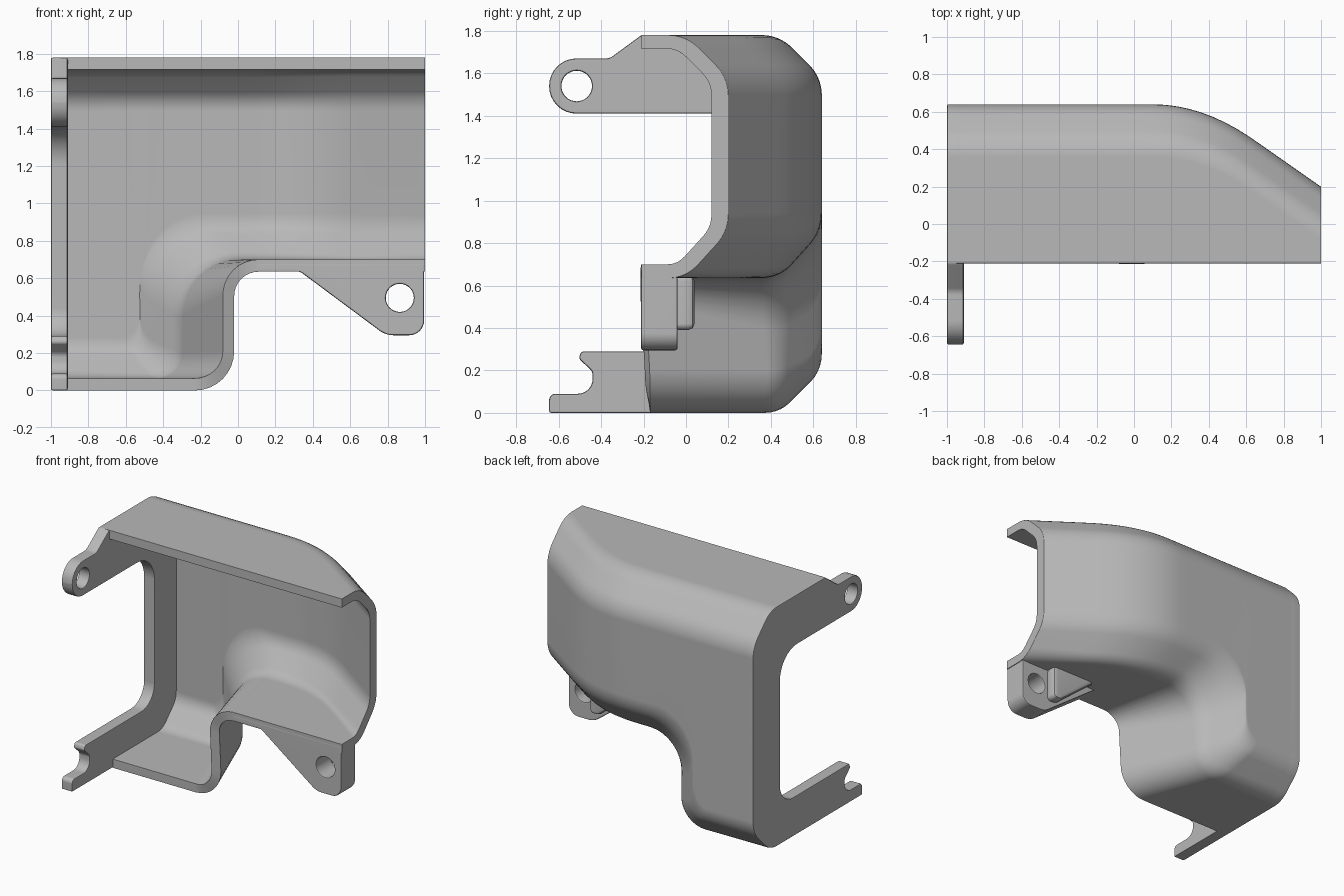
import bpy, bmesh, math
from mathutils import Vector

if "Cube" in bpy.data.objects:
    bpy.data.objects.remove(bpy.data.objects["Cube"], do_unlink=True)

grey = bpy.data.materials.new("plain grey")
grey.use_nodes = True
GREY = (0.48, 0.48, 0.48, 1)
grey.diffuse_color = GREY
grey.node_tree.nodes["Principled BSDF"].inputs["Base Color"].default_value = GREY


def round_corners(points, radii, n=8, closed=False):
    """Replace each corner by an arc of n segments (works in 3D)."""
    out, count = [], len(points)
    for i, p in enumerate(points):
        if (not closed and i in (0, count - 1)) or radii[i] == 0:
            out.append(p.copy())
            continue
        a = (points[i - 1] - p).normalized()
        b = (points[(i + 1) % count] - p).normalized()
        half = a.angle(b) / 2
        if half > 1.55:
            out += [p.copy() for k in range(n + 1)]
            continue
        centre = p + (a + b).normalized() * radii[i] / math.sin(half)
        t = radii[i] / math.tan(half)
        u, v = p + a * t - centre, p + b * t - centre
        sweep = u.angle(v)
        for k in range(n + 1):
            f = k / n
            out.append(centre + (u * math.sin((1 - f) * sweep) + v * math.sin(f * sweep)) / math.sin(sweep))
    return out


def make_object(name, bm):
    mesh = bpy.data.meshes.new(name)
    bm.to_mesh(mesh)
    bm.free()
    obj = bpy.data.objects.new(name, mesh)
    bpy.context.collection.objects.link(obj)
    mesh.materials.append(grey)
    return obj


def select(obj):
    bpy.ops.object.select_all(action='DESELECT')
    obj.select_set(True)
    bpy.context.view_layer.objects.active = obj


def finish(obj, bevel):
    if bevel:
        mod = obj.modifiers.new("edge bevel", 'BEVEL')
        mod.width, mod.segments = bevel, 2
        mod.limit_method, mod.angle_limit = 'ANGLE', math.radians(50)
        select(obj)
        bpy.ops.object.modifier_apply(modifier=mod.name)
    select(obj)
    bpy.ops.object.shade_smooth_by_angle(angle=math.radians(40))
    mod = obj.modifiers.new("weighted normals", 'WEIGHTED_NORMAL')
    mod.keep_sharp = True


def prism(name, outline, depth):
    """Close an outline and extrude it along the depth vector."""
    bm = bmesh.new()
    face = bm.faces.new([bm.verts.new(p) for p in outline])
    new = bmesh.ops.extrude_face_region(bm, geom=[face])["geom"]
    bmesh.ops.translate(bm, vec=depth, verts=[g for g in new if isinstance(g, bmesh.types.BMVert)])
    bmesh.ops.recalc_face_normals(bm, faces=bm.faces)
    return make_object(name, bm)


def drill(obj, centre, radius, rotation):
    bpy.ops.mesh.primitive_cylinder_add(vertices=32, radius=radius, depth=0.6, location=centre, rotation=rotation)
    cutter = bpy.context.object
    cutter.hide_render = True
    mod = obj.modifiers.new("hole", 'BOOLEAN')
    mod.operation, mod.object, mod.solver = 'DIFFERENCE', cutter, 'EXACT'
    select(obj)
    bpy.ops.object.modifier_apply(modifier=mod.name)
    bpy.data.objects.remove(cutter, do_unlink=True)


# Curved shell: three stepped paths along the underside carry the cross-sections
def back(x):
    s, w = max(0, x - 0.1), 0.54
    return 0.64 - (0.35 * s * s / w if s < w else 0.35 * w + 0.7 * (s - w))


def step_path(wall_x, low, high, r_low, r_high):
    pts = [Vector((x, 0, z)) for x, z in ((-0.95, low), (wall_x, low), (wall_x, high), (1.12, high))]
    path = round_corners(pts, [0, r_low, r_high, 0])
    start, end = path[-2], path[-1]
    return path[:-1] + [start.lerp(end, k / 20) for k in range(1, 21)]


CHAMFER = 0.2
rim = step_path(-0.02, 0, 0.635, 0.21, 0.13)
lower = step_path(-0.26, 0, 0.635, 0.2, 0.25)
upper = step_path(-0.5, CHAMFER, 0.855, 0.1, 0.35)
ARC_END = 18

bm = bmesh.new()
columns = []
for i, (a, b, c) in enumerate(zip(rim, lower, upper)):
    a.y = -0.17 - 0.04 * (a.z / 0.635) ** 3
    b.y = back(b.x) - CHAMFER
    c.y = back(c.x)
    x = c.x if i >= ARC_END else -0.95 + (upper[ARC_END].x + 0.95) * i / ARC_END
    section = [a, b, c, Vector((x, back(x), 1.78 - CHAMFER)),
               Vector((x, back(x) - CHAMFER, 1.78)), Vector((x, -0.21, 1.78))]
    section = round_corners(section, [0, 0.2, 0.2, 0.2, 0.2, 0], n=5)
    columns.append([bm.verts.new(p) for p in section])
for c0, c1 in zip(columns, columns[1:]):
    for j in range(len(c0) - 1):
        bm.faces.new((c0[j], c0[j + 1], c1[j + 1], c1[j]))
bm.normal_update()
if sum(f.normal.y * f.calc_area() for f in bm.faces) < 0:
    bmesh.ops.reverse_faces(bm, faces=bm.faces)
shell = make_object("curved_shell", bm)
mod = shell.modifiers.new("wall", 'SOLIDIFY')
mod.thickness, mod.offset, mod.use_even_offset = 0.065, -1, True
select(shell)
bpy.ops.object.modifier_apply(modifier=mod.name)

# Trim the open end of the shell square
bm = bmesh.new()
bm.from_mesh(shell.data)
cut = bmesh.ops.bisect_plane(bm, geom=bm.verts[:] + bm.edges[:] + bm.faces[:], plane_co=(1, 0, 0),
                             plane_no=(1, 0, 0), clear_outer=True)["geom_cut"]
bmesh.ops.holes_fill(bm, edges=[g for g in cut if isinstance(g, bmesh.types.BMEdge)], sides=0)
bmesh.ops.recalc_face_normals(bm, faces=bm.faces)
bm.to_mesh(shell.data)
bm.free()
finish(shell, 0.012)

# End plate with an upper eye tab and a lower hooked tab
plate_profile = [
    (-0.645, 0, 0), (0.44, 0, 0.2), (0.64, 0.2, 0.2), (0.64, 1.58, 0.2), (0.44, 1.78, 0.2),
    (-0.21, 1.78, 0.03), (-0.36, 1.67, 0.06), (-0.645, 1.67, 0.129), (-0.645, 1.41, 0.129),
    (0.32, 1.41, 0.2), (0.32, 0.29, 0.15), (-0.495, 0.29, 0.02), (-0.505, 0.255, 0.02),
    (-0.44, 0.195, 0.04), (-0.44, 0.09, 0.07), (-0.645, 0.09, 0.03)]
outline = round_corners([Vector((-1, y, z)) for y, z, r in plate_profile],
                        [r for y, z, r in plate_profile], closed=True)
plate = prism("end_plate", outline, (0.09, 0, 0))
drill(plate, (-0.95, -0.515, 1.54), 0.072, (0, math.pi / 2, 0))
finish(plate, 0.01)

# Mounting ear under the rim
ear_profile = [(0.1, 0.68, 0), (0.1, 0.637, 0), (0.33, 0.637, 0.06), (0.79, 0.295, 0.13),
               (0.995, 0.295, 0.08), (0.995, 0.68, 0)]
outline = round_corners([Vector((x, -0.212, z)) for x, z, r in ear_profile],
                        [r for x, z, r in ear_profile], closed=True)
ear = prism("mounting_ear", outline, (0, 0.172, 0))
drill(ear, (0.865, -0.12, 0.495), 0.075, (math.pi / 2, 0, 0))
finish(ear, 0.01)

# Rounded rib behind the ear
rib_profile = [(0.38, 0.65, 0), (0.7, 0.39, 0.06), (0.77, 0.39, 0.03), (0.77, 0.65, 0)]
outline = round_corners([Vector((x, -0.06, z)) for x, z, r in rib_profile],
                        [r for x, z, r in rib_profile], closed=True)
rib = prism("ear_rib", outline, (0, 0.1, 0))
finish(rib, 0.03)
